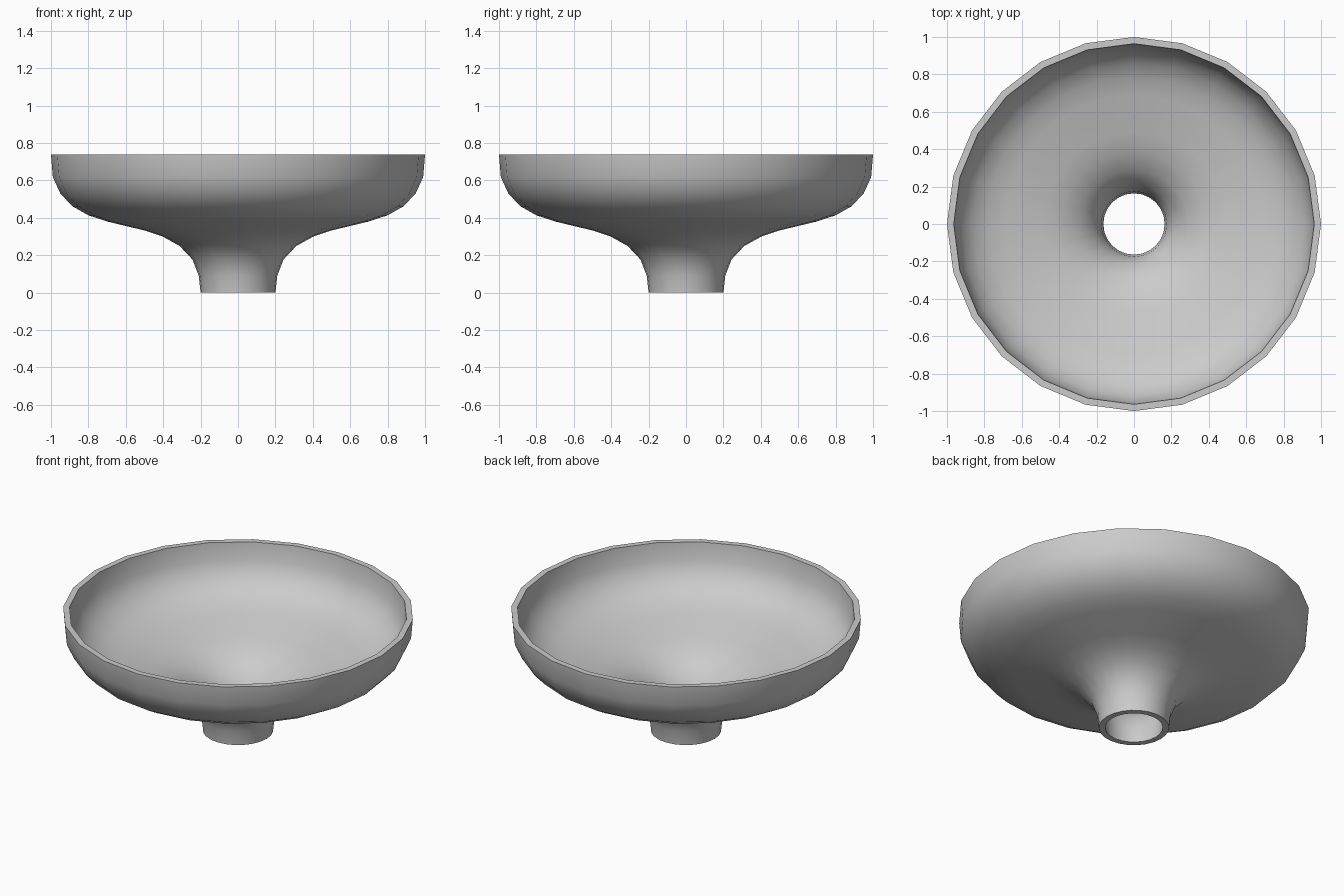
import bpy, bmesh, math
from mathutils import Vector

cube = bpy.data.objects.get("Cube")
if cube:
    bpy.data.objects.remove(cube, do_unlink=True)

SIDES = 24
WALL = 0.036

# Outer wall: radius and height, from the spout up to the rim
OUTER = [Vector(p) for p in (
    (0.2, 0), (0.21, 0.09), (0.243, 0.176), (0.313, 0.25), (0.404, 0.3),
    (0.5, 0.332), (0.7, 0.38), (0.8, 0.413), (0.885, 0.461), (0.95, 0.53),
    (0.99, 0.617), (1, 0.737))]


def inner_wall(points):
    """Offset the profile inwards, keeping both end rings level."""
    inner = []
    for i, p in enumerate(points):
        if i in (0, len(points) - 1):
            inner.append(p - Vector((WALL, 0)))
            continue
        a = (p - points[i - 1]).normalized()
        b = (points[i + 1] - p).normalized()
        t = (a + b).normalized()
        inner.append(p + Vector((-t.y, t.x)) * WALL / t.dot(a))
    return inner


def lathe(name, profile, material):
    """Spin a closed profile around the z axis."""
    bm = bmesh.new()
    rings = []
    for r, z in profile:
        angles = [math.tau * k / SIDES for k in range(SIDES)]
        rings.append([bm.verts.new((r * math.cos(a), r * math.sin(a), z)) for a in angles])
    for i, low in enumerate(rings):
        high = rings[(i + 1) % len(rings)]
        for k in range(SIDES):
            n = (k + 1) % SIDES
            bm.faces.new((low[k], low[n], high[n], high[k]))
    bmesh.ops.recalc_face_normals(bm, faces=bm.faces)
    mesh = bpy.data.meshes.new(name)
    bm.to_mesh(mesh)
    bm.free()
    mesh.materials.append(material)
    obj = bpy.data.objects.new(name, mesh)
    bpy.context.collection.objects.link(obj)
    return obj


# Plain grey finish
grey = bpy.data.materials.new("light grey")
grey.use_nodes = True
colour = (0.6, 0.6, 0.6, 1)
grey.diffuse_color = colour
grey.node_tree.nodes["Principled BSDF"].inputs["Base Color"].default_value = colour

# Funnel bowl with an open spout
funnel = lathe("funnel_bowl", OUTER + inner_wall(OUTER)[::-1], grey)
bpy.ops.object.select_all(action='DESELECT')
funnel.select_set(True)
bpy.context.view_layer.objects.active = funnel
bpy.ops.object.shade_smooth_by_angle(angle=math.radians(40))
